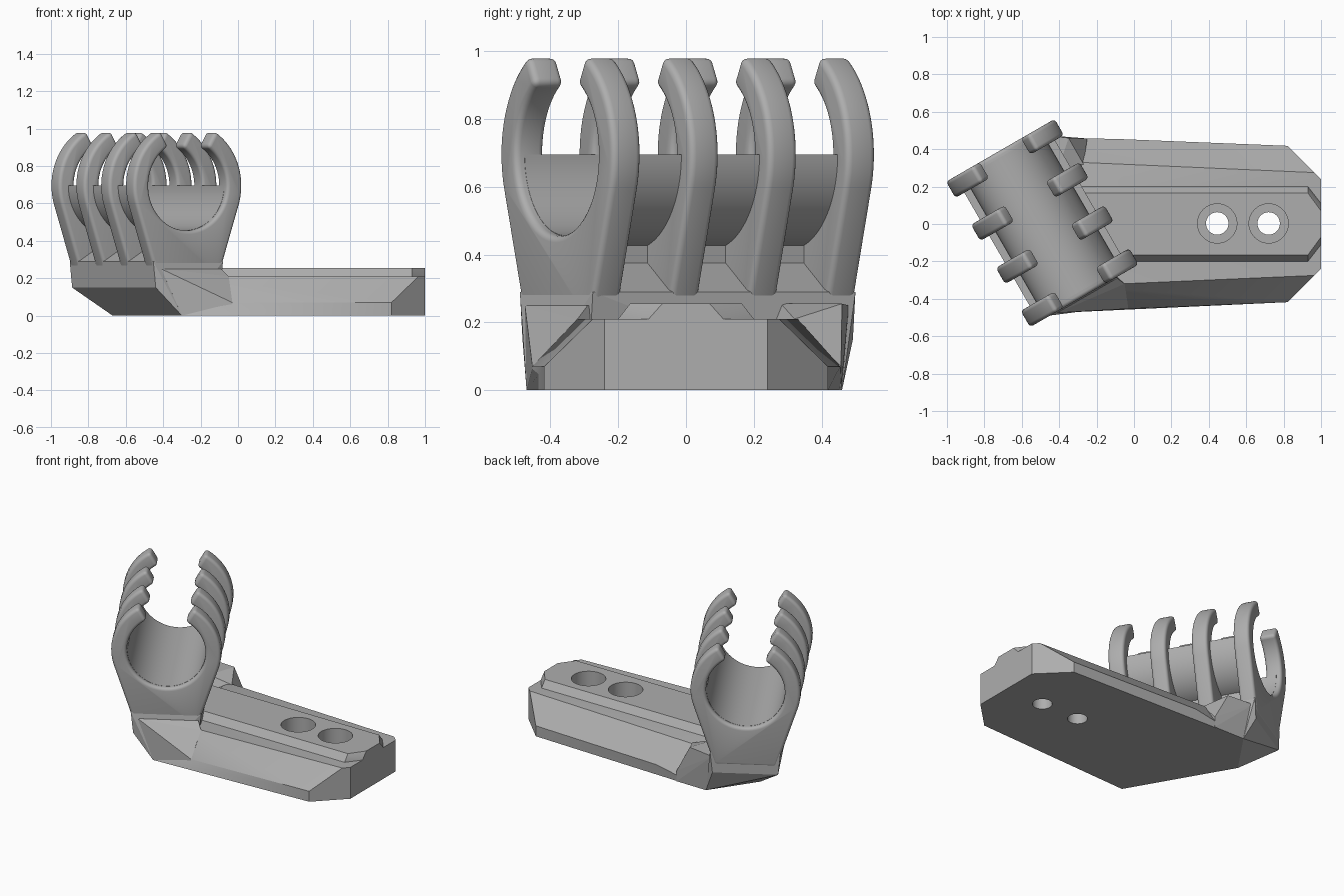
import bpy, bmesh
from math import sin, cos, radians, atan2, acos, hypot
from mathutils import Matrix, Vector

if "Cube" in bpy.data.objects:
    bpy.data.objects.remove(bpy.data.objects["Cube"])

grey = bpy.data.materials.new("plain grey")
grey.use_nodes = True
colour = (0.42, 0.42, 0.42, 1)
grey.diffuse_color = colour
grey.node_tree.nodes["Principled BSDF"].inputs["Base Color"].default_value = colour

# Cradle frame: u across the ribs, v along the tube, turned 30 degrees
CRADLE = Matrix.Translation((-0.49, 0.005, 0)) @ Matrix.Rotation(radians(30), 4, "Z")
AXIS_Z, INNER, OUTER = 0.695, 0.24, 0.335
RIB, SPACING, END = 0.1, 0.266, 0.447


def finish(name, bm):
    bmesh.ops.recalc_face_normals(bm, faces=bm.faces)
    mesh = bpy.data.meshes.new(name)
    bm.to_mesh(mesh)
    bm.free()
    mesh.materials.append(grey)
    obj = bpy.data.objects.new(name, mesh)
    bpy.context.collection.objects.link(obj)
    return obj


def select(obj):
    bpy.ops.object.select_all(action="DESELECT")
    obj.select_set(True)
    bpy.context.view_layer.objects.active = obj


def apply_all(obj):
    select(obj)
    for mod in list(obj.modifiers):
        bpy.ops.object.modifier_apply(modifier=mod.name)


def smooth(obj):
    select(obj)
    bpy.ops.object.shade_smooth_by_angle(angle=radians(35))


def hull(name, points):
    bm = bmesh.new()
    for p in points:
        bm.verts.new(p)
    res = bmesh.ops.convex_hull(bm, input=bm.verts)
    loose = {g for g in res["geom_interior"] + res["geom_unused"]
             if isinstance(g, bmesh.types.BMVert)}
    bmesh.ops.delete(bm, geom=list(loose), context="VERTS")
    bmesh.ops.dissolve_limit(bm, angle_limit=radians(1), verts=bm.verts, edges=bm.edges)
    return finish(name, bm)


def extrude(name, profile, v0, v1):
    """Extrude a (u, z) outline along the tube axis."""
    bm = bmesh.new()
    face = bm.faces.new([bm.verts.new((u, v0, z)) for u, z in profile])
    res = bmesh.ops.extrude_face_region(bm, geom=[face])
    moved = [g for g in res["geom"] if isinstance(g, bmesh.types.BMVert)]
    bmesh.ops.translate(bm, verts=moved, vec=(0, v1 - v0, 0))
    bm.transform(CRADLE)
    return finish(name, bm)


def arc(radius, a0, a1, steps):
    angles = [radians(a0 + (a1 - a0) * i / steps) for i in range(steps + 1)]
    return [(radius * cos(a), AXIS_Z + radius * sin(a)) for a in angles]


def both_sides(points):
    return [(x, s * y, z) for x, y, z in points for s in (-1, 1)]


def cradle_points(u_values, z):
    return [CRADLE @ Vector((u, v, z)) for u in u_values for v in (-END, END)]


# Base plate with sloping shoulders
foot = [(-0.3, -0.47, 0), (-0.67, 0.17, 0), (-0.47, 0.46, 0)]
plate = hull("base_plate", foot + both_sides(
    [(0.82, 0.418, 0), (1, 0.24, 0), (0.82, 0.418, 0.07), (-0.1, 0.455, 0.07),
     (1, 0.24, 0.21), (0.965, 0.275, 0.21), (-0.3, 0.33, 0.21)]))

# Raised rail along the top
rail = hull("top_rail", both_sides(
    [(-0.4, 0.2, 0.2), (0.93, 0.2, 0.2), (1, 0.11, 0.2), (-0.4, 0.2, 0.21),
     (0.93, 0.2, 0.21), (1, 0.11, 0.21), (-0.4, 0.165, 0.255),
     (0.93, 0.165, 0.255), (1, 0.07, 0.255)]))

# Counterbored screw holes
cutters = []
for x in (0.445, 0.72):
    for radius, low in ((0.06, -0.2), (0.105, 0.1)):
        bm = bmesh.new()
        bmesh.ops.create_cone(bm, cap_ends=True, segments=48, radius1=radius,
                              radius2=radius, depth=0.6,
                              matrix=Matrix.Translation((x, 0.003, low + 0.3)))
        cutter = finish("hole_cutter", bm)
        cutter.hide_render = True
        cutters.append(cutter)
for part in (plate, rail):
    for cutter in cutters:
        mod = part.modifiers.new("hole", "BOOLEAN")
        mod.operation, mod.solver, mod.object = "DIFFERENCE", "EXACT", cutter
    apply_all(part)
    smooth(part)
for cutter in cutters:
    bpy.data.objects.remove(cutter)

# Cradle foot and the facets that blend it into the plate
hull("cradle_foot", foot + cradle_points((-0.2, 0.2), 0.15)
     + cradle_points((-0.2, 0.2), 0.25) + cradle_points((-0.215, 0.215), 0.29))
hull("front_blend", [(-0.3, -0.47, 0), (-0.41, -0.475, 0.25), (-0.09, -0.29, 0.25),
                     (-0.03, -0.453, 0.07), (-0.03, -0.453, 0), (-0.05, -0.32, 0.21),
                     (-0.4, 0, 0.2), (-0.4, 0, 0.01)])
hull("back_blend", [(-0.53, 0.48, 0.25), (-0.35, 0.46, 0.255), (-0.41, 0.28, 0.255),
                    (-0.27, 0.32, 0.21), (-0.25, 0.457, 0.07), (-0.25, 0.457, 0),
                    (-0.47, 0.46, 0), (-0.5, 0.1, 0.01)])

# Narrow spine under the tube, with sloping shelves between the ribs
spine = [(0.2, 0.25), (0.215, 0.29), (0.08, 0.375), (0.08, 0.44)]
extrude("spine", spine + [(-u, z) for u, z in reversed(spine)], -0.4, 0.4)

# Half tube
tube = extrude("half_tube", arc(INNER - 0.001, 180, 360, 48) + arc(0.28, 360, 180, 48),
               -END + 0.03, END - 0.03)
smooth(tube)

# Four open ribs, their flanks tangent to the outer circle
bottom_u, bottom_z = 0.19, 0.2
drop = AXIS_Z - bottom_z
tangent = -atan2(drop, bottom_u) + acos(OUTER / hypot(bottom_u, drop))
flank = arc(OUTER, 60, tangent * 180 / 3.14159265, 20) + [(bottom_u, bottom_z)]
outline = flank + [(-u, z) for u, z in reversed(flank)] + arc(INNER, 120, 420, 64)
for i in range(4):
    v = (i - 1.5) * SPACING
    rib = extrude(f"rib_{i + 1}", outline, v - RIB / 2, v + RIB / 2)
    mod = rib.modifiers.new("round", "BEVEL")
    mod.width, mod.segments = 0.032, 4
    mod.limit_method, mod.angle_limit = "ANGLE", radians(40)
    apply_all(rib)
    smooth(rib)
